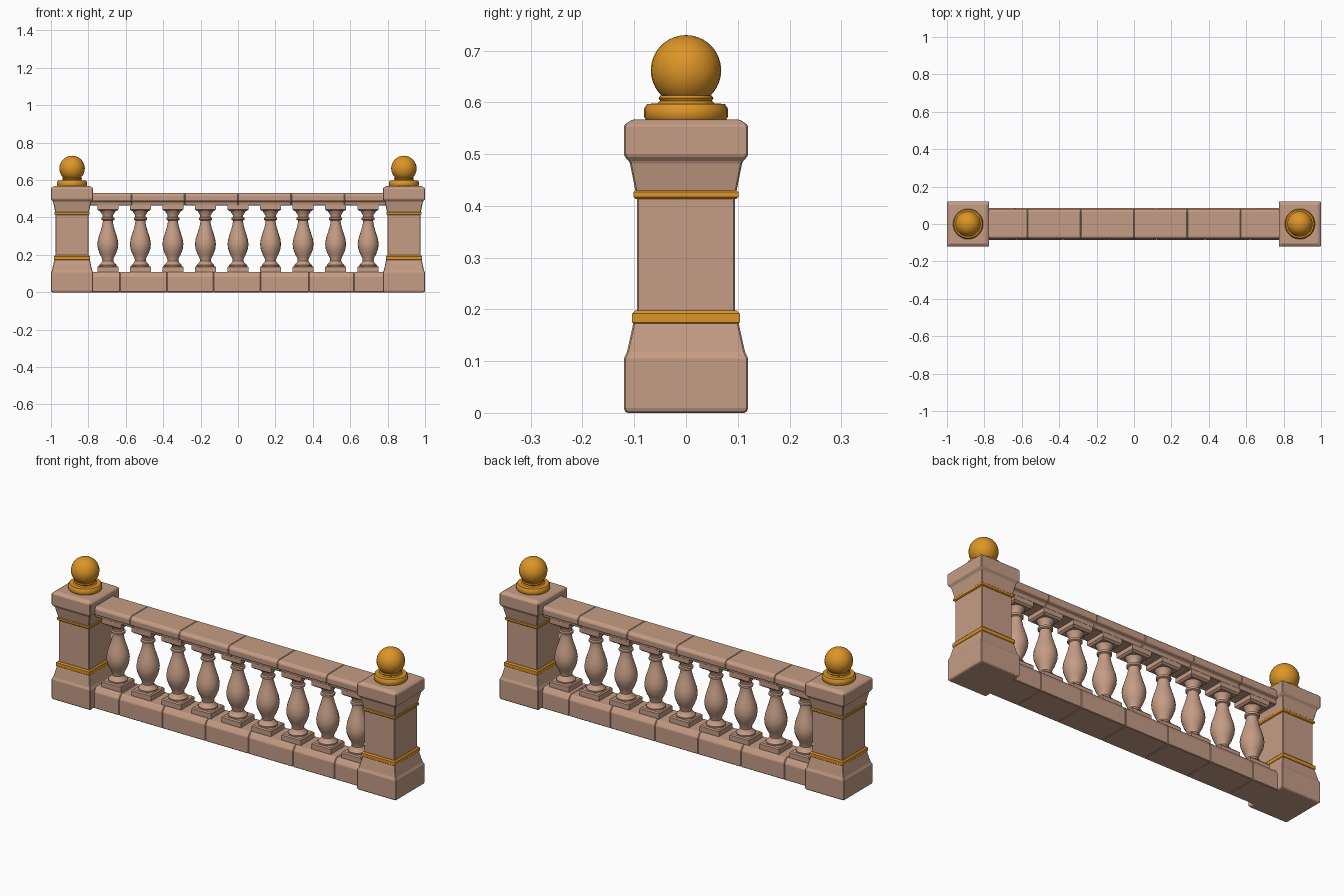
import bpy, bmesh, math

cube = bpy.data.objects.get("Cube")
if cube:
    bpy.data.objects.remove(cube, do_unlink=True)


def material(name, rgb):
    m = bpy.data.materials.new(name)
    m.use_nodes = True
    m.diffuse_color = (*rgb, 1)
    m.node_tree.nodes["Principled BSDF"].inputs["Base Color"].default_value = (*rgb, 1)
    return m


STONE = material("pink_stone", (0.56, 0.335, 0.235))
GOLD = material("gold", (0.72, 0.30, 0.02))


def finish(name, bm, mat, smooth=True, bevel=0):
    bmesh.ops.recalc_face_normals(bm, faces=bm.faces)
    mesh = bpy.data.meshes.new(name)
    bm.to_mesh(mesh)
    bm.free()
    mesh.materials.append(mat)
    ob = bpy.data.objects.new(name, mesh)
    bpy.context.collection.objects.link(ob)
    if bevel:
        mod = ob.modifiers.new("Bevel", "BEVEL")
        mod.width, mod.segments = bevel, 1
    if smooth:
        bpy.ops.object.select_all(action="DESELECT")
        ob.select_set(True)
        bpy.context.view_layer.objects.active = ob
        bpy.ops.object.shade_smooth_by_angle(angle=math.radians(35))
    return ob


def loft(bm, rings):
    """Skin a list of closed rings and cap both ends."""
    loops = [[bm.verts.new(p) for p in ring] for ring in rings]
    n = len(loops[0])
    for a, b in zip(loops, loops[1:]):
        for i in range(n):
            j = (i + 1) % n
            bm.faces.new((a[i], a[j], b[j], b[i]))
    bm.faces.new(loops[0][::-1])
    bm.faces.new(loops[-1])


def square_loft(bm, x, profile, narrow=0.0):
    """Stack of rectangles; profile holds (half depth, height)."""
    loft(bm, [[(x + sx * (h - narrow), sy * h, z)
               for sx, sy in ((-1, -1), (1, -1), (1, 1), (-1, 1))] for h, z in profile])


def turned(bm, x, profile, sides):
    """Lathe; profile holds (radius, height)."""
    loft(bm, [[(x + r * math.cos(2 * math.pi * i / sides),
                r * math.sin(2 * math.pi * i / sides), z)
               for i in range(sides)] for r, z in profile])


def blocks(name, joints, half_profile):
    """Row of stone blocks sharing one mirrored section along x."""
    section = half_profile + [(-y, z) for y, z in reversed(half_profile)]
    bm = bmesh.new()
    for x0, x1 in zip(joints, joints[1:]):
        loft(bm, [[(x, y, z) for y, z in section] for x in (x0, x1)])
    return finish(name, bm, STONE, smooth=False, bevel=0.003)


POST_X, NARROW = 0.887, 0.007
POST = [(0.115, 0), (0.12, 0.006), (0.12, 0.105), (0.114, 0.118), (0.103, 0.168),
        (0.095, 0.198), (0.095, 0.415), (0.098, 0.43), (0.103, 0.455),
        (0.109, 0.485), (0.12, 0.497), (0.12, 0.556), (0.104, 0.567)]
LOW_BAND = [(0.1, 0.171), (0.104, 0.175), (0.104, 0.192), (0.098, 0.198)]
HIGH_BAND = [(0.097, 0.413), (0.101, 0.417), (0.101, 0.427), (0.097, 0.431)]
FINIAL_BASE = [(0.077, 0.566), (0.081, 0.572), (0.081, 0.588), (0.075, 0.597),
               (0.055, 0.598), (0.05, 0.603), (0.053, 0.608), (0.05, 0.613), (0.03, 0.614)]

# Corner posts with gold bands and ball finials
for side, x in (("left", POST_X), ("right", -POST_X)):
    bm = bmesh.new()
    square_loft(bm, x, POST, NARROW)
    finish(side + "_post", bm, STONE, smooth=False, bevel=0.003)

    bm = bmesh.new()
    square_loft(bm, x, LOW_BAND, NARROW)
    square_loft(bm, x, HIGH_BAND, NARROW)
    finish(side + "_post_bands", bm, GOLD, smooth=False)

    bm = bmesh.new()
    turned(bm, x, FINIAL_BASE, 28)
    finish(side + "_finial_base", bm, GOLD)

    bm = bmesh.new()
    bmesh.ops.create_uvsphere(bm, u_segments=28, v_segments=18, radius=0.068)
    bmesh.ops.translate(bm, verts=bm.verts, vec=(x, 0, 0.662))
    finish(side + "_finial_ball", bm, GOLD)

# Base course and handrail, laid in blocks
blocks("base_course", [-0.8, -0.63, -0.38, -0.13, 0.12, 0.38, 0.62, 0.8],
       [(0.085, 0), (0.085, 0.085), (0.07, 0.108)])
blocks("handrail", [-0.8, -0.57, -0.285, 0, 0.285, 0.57, 0.8],
       [(0.056, 0.463), (0.06, 0.482), (0.08, 0.489), (0.081, 0.518), (0.07, 0.531)])

# Balusters: square foot and cap around a turned vase
VASE = [(0.047, 0.138), (0.047, 0.146), (0.036, 0.156), (0.029, 0.168), (0.031, 0.182),
        (0.043, 0.205), (0.053, 0.232), (0.056, 0.258), (0.052, 0.286), (0.042, 0.318),
        (0.032, 0.35), (0.027, 0.375), (0.027, 0.384), (0.035, 0.388), (0.035, 0.398),
        (0.028, 0.402), (0.028, 0.412), (0.038, 0.427), (0.044, 0.44)]
for k in range(-4, 5):
    x = k * 0.174
    bm = bmesh.new()
    turned(bm, x, VASE, 18)
    square_loft(bm, x, [(0.056, 0.105), (0.056, 0.134), (0.051, 0.14)])
    square_loft(bm, x, [(0.046, 0.434), (0.056, 0.442), (0.056, 0.466)])
    finish(f"baluster_{k + 5}", bm, STONE)
